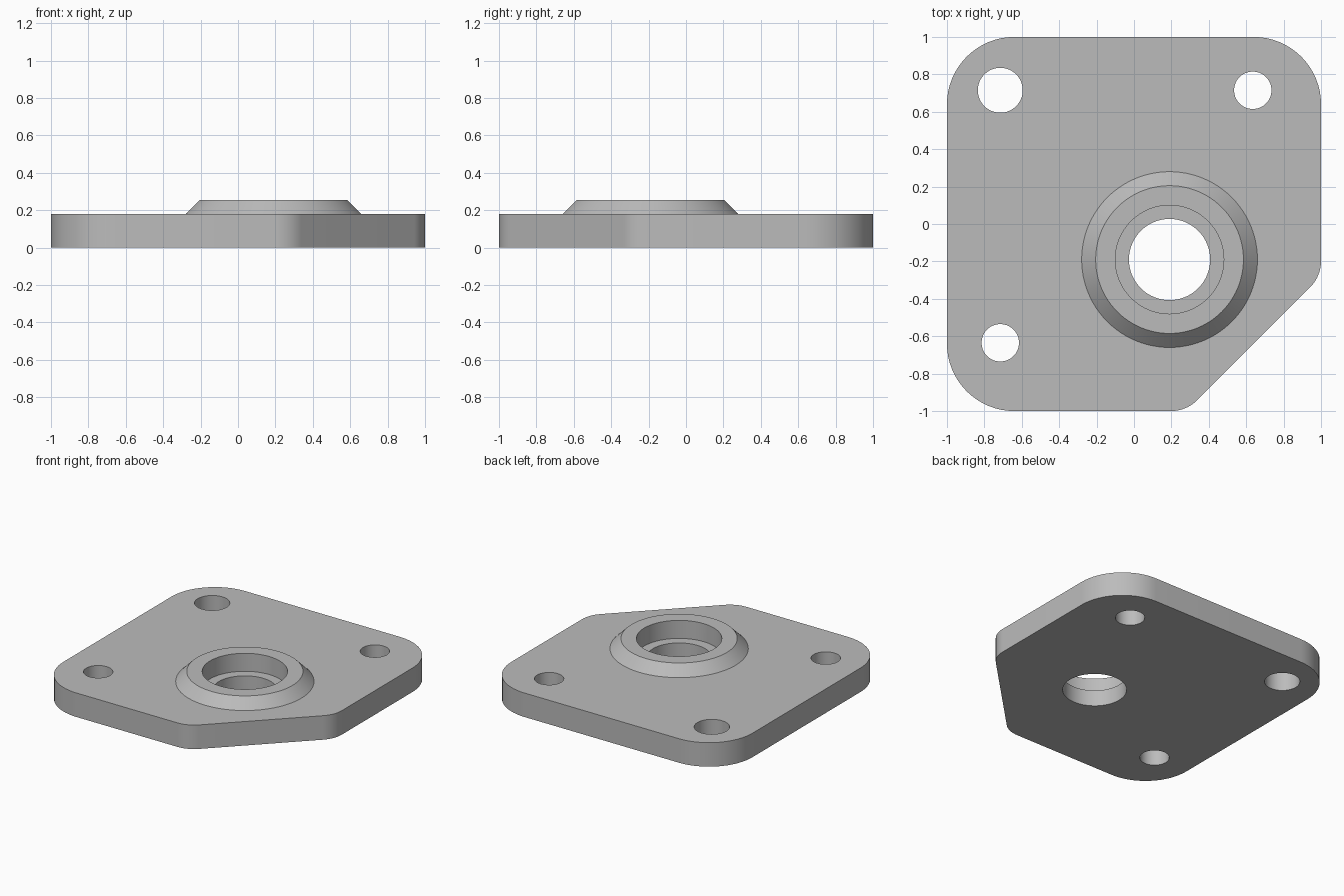
import bpy, bmesh, math
from mathutils import Vector

cube = bpy.data.objects.get("Cube")
if cube:
    bpy.data.objects.remove(cube, do_unlink=True)

THICK, TOP, SHELF = 0.18, 0.255, 0.12
BORE = (0.19, -0.19)

grey = bpy.data.materials.new("light grey metal")
grey.use_nodes = True
colour = (0.5, 0.5, 0.5, 1)
grey.diffuse_color = colour
grey.node_tree.nodes["Principled BSDF"].inputs["Base Color"].default_value = colour


def make_object(name, bm):
    bmesh.ops.recalc_face_normals(bm, faces=bm.faces)
    mesh = bpy.data.meshes.new(name)
    bm.to_mesh(mesh)
    bm.free()
    mesh.materials.append(grey)
    obj = bpy.data.objects.new(name, mesh)
    bpy.context.collection.objects.link(obj)
    return obj


def rounded_outline(corners, steps=16):
    """Replace each (x, y, radius) corner by a tangent arc."""
    pts = []
    for i, (x, y, r) in enumerate(corners):
        p = Vector((x, y))
        a = (Vector(corners[i - 1][:2]) - p).normalized()
        b = (Vector(corners[(i + 1) % len(corners)][:2]) - p).normalized()
        half = a.angle(b) / 2
        centre = p + (a + b).normalized() * r / math.sin(half)
        start = p + a * r / math.tan(half) - centre
        sweep = math.pi - 2 * half
        for k in range(steps + 1):
            t = sweep * k / steps
            c, s = math.cos(t), math.sin(t)
            pts.append(centre + Vector((start.x * c - start.y * s,
                                        start.x * s + start.y * c)))
    return pts


def frustum(name, x, y, z0, z1, r0, r1, segments=96):
    bm = bmesh.new()
    bmesh.ops.create_cone(bm, cap_ends=True, segments=segments,
                          radius1=r0, radius2=r1, depth=z1 - z0)
    bmesh.ops.translate(bm, vec=(x, y, (z0 + z1) / 2), verts=bm.verts)
    return make_object(name, bm)


def combine(target, tool, operation):
    mod = target.modifiers.new(tool.name, 'BOOLEAN')
    mod.object, mod.operation, mod.solver = tool, operation, 'EXACT'
    bpy.context.view_layer.objects.active = target
    bpy.ops.object.modifier_apply(modifier=mod.name)
    bpy.data.objects.remove(tool, do_unlink=True)


# Plate: rounded square with one corner cut off, counter-clockwise
outline = rounded_outline([(-1, -1, 0.36), (0.28, -1, 0.2), (1, -0.28, 0.2),
                           (1, 1, 0.36), (-1, 1, 0.36)])
bm = bmesh.new()
base = bm.faces.new([bm.verts.new((p.x, p.y, 0)) for p in outline])
top = bmesh.ops.extrude_face_region(bm, geom=[base], use_keep_orig=True)["geom"]
bmesh.ops.translate(bm, vec=(0, 0, THICK),
                    verts=[v for v in top if isinstance(v, bmesh.types.BMVert)])
plate = make_object("flange_plate", bm)

# Raised boss with 45 degree flank, its foot sunk into the plate
foot = 0.1
combine(plate, frustum("boss", *BORE, foot, TOP, 0.395 + TOP - foot, 0.395), 'UNION')

# Stepped bore
combine(plate, frustum("bore", *BORE, -0.1, 0.4, 0.217, 0.217), 'DIFFERENCE')
combine(plate, frustum("counterbore", *BORE, SHELF, 0.4, 0.29, 0.29), 'DIFFERENCE')

# Mounting holes
for x, y, r in ((-0.715, 0.715, 0.12), (0.635, 0.715, 0.1), (-0.715, -0.635, 0.1)):
    combine(plate, frustum("mounting_hole", x, y, -0.1, 0.4, r, r, 64), 'DIFFERENCE')

bpy.ops.object.select_all(action='DESELECT')
plate.select_set(True)
bpy.context.view_layer.objects.active = plate
bpy.ops.object.shade_smooth_by_angle(angle=math.radians(30))
